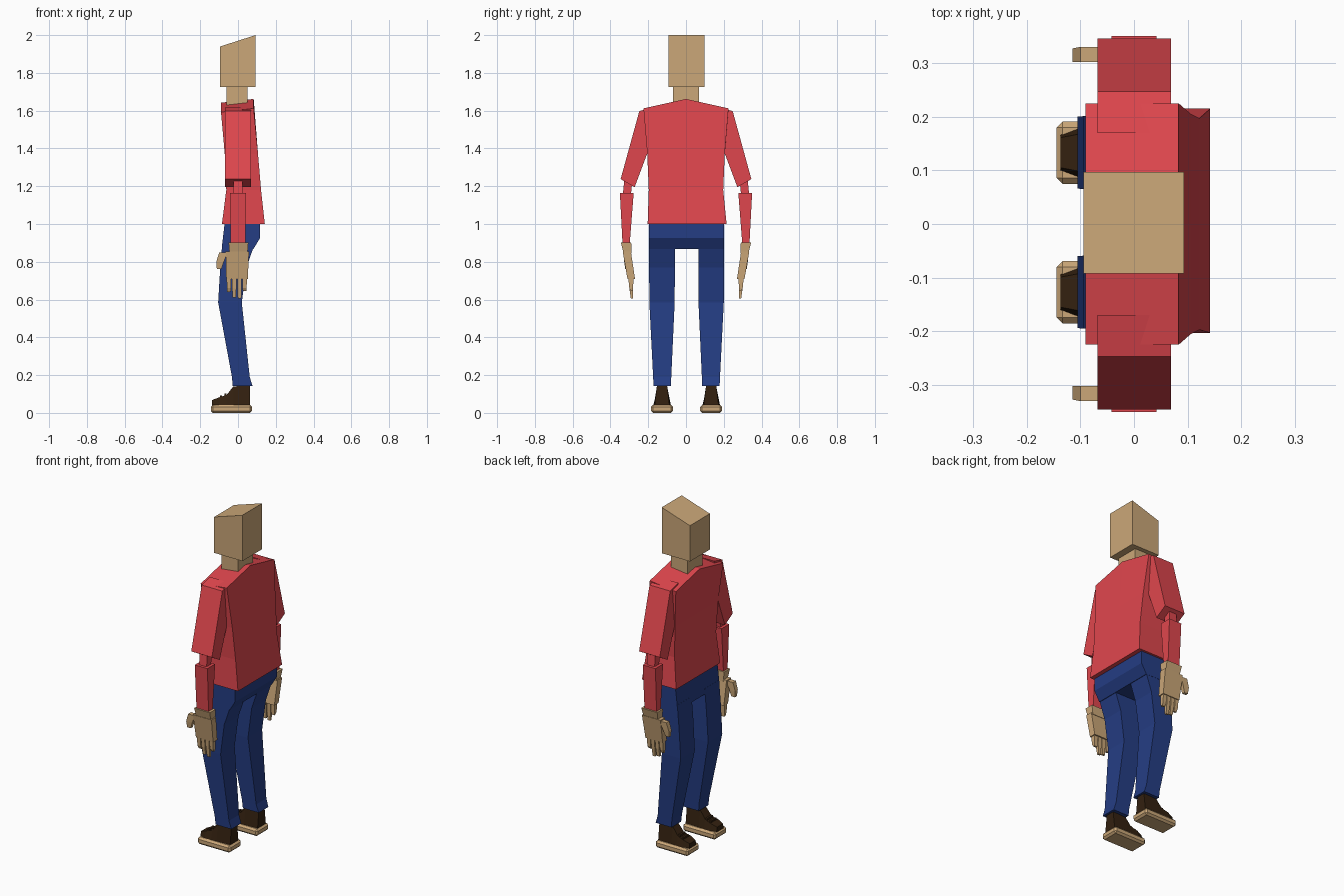
import bpy, bmesh

if "Cube" in bpy.data.objects:
    bpy.data.objects.remove(bpy.data.objects["Cube"], do_unlink=True)


def material(name, rgb):
    m = bpy.data.materials.new(name)
    m.use_nodes = True
    m.diffuse_color = (*rgb, 1)
    m.node_tree.nodes["Principled BSDF"].inputs["Base Color"].default_value = (*rgb, 1)
    return m


SKIN = material("tan skin", (0.60, 0.39, 0.19))
RED = material("red shirt", (0.74, 0.062, 0.075))
BLUE = material("blue denim", (0.018, 0.047, 0.23))
BROWN = material("dark brown leather", (0.033, 0.015, 0.005))


def finish(name, bm, mat):
    bmesh.ops.recalc_face_normals(bm, faces=bm.faces)
    mesh = bpy.data.meshes.new(name)
    bm.to_mesh(mesh)
    bm.free()
    mesh.materials.append(mat)
    obj = bpy.data.objects.new(name, mesh)
    bpy.context.collection.objects.link(obj)
    return obj


def loft_rings(rings):
    """Skin a list of equal-sized point rings and cap both ends."""
    bm = bmesh.new()
    loops = [[bm.verts.new(p) for p in ring] for ring in rings]
    n = len(loops[0])
    for a, b in zip(loops, loops[1:]):
        for i in range(n):
            j = (i + 1) % n
            bm.faces.new((a[i], a[j], b[j], b[i]))
    bm.faces.new(loops[0])
    bm.faces.new(loops[-1])
    return bm


def box_loft(sections, side=1, shift=0):
    """Rectangular sections (z, x0, x1, y0, y1), mirrored in y by side."""
    rings = []
    for z, x0, x1, y0, y1 in sections:
        a, b = side * y0 + shift, side * y1 + shift
        rings.append([(x0, a, z), (x1, a, z), (x1, b, z), (x0, b, z)])
    return loft_rings(rings)


# Head with a sloping crown, and neck
bm = box_loft([(1.725, -0.094, 0.093, -0.092, 0.097), (2.0, -0.094, 0.093, -0.092, 0.097)])
for v in bm.verts:
    if v.co.z > 1.9 and v.co.x < 0:
        v.co.z = 1.94
finish("head", bm, SKIN)
finish("neck", box_loft([(1.58, -0.06, 0.05, -0.07, 0.07),
                         (1.73, -0.06, 0.05, -0.07, 0.07)]), SKIN)

# Torso with a ridge along the shoulders
bm = box_loft([(1.0, -0.085, 0.142, -0.203, 0.215),
               (1.18, -0.062, 0.122, -0.197, 0.197),
               (1.37, -0.07, 0.106, -0.205, 0.205),
               (1.6, -0.09, 0.083, -0.225, 0.225)])
bmesh.ops.bisect_plane(bm, geom=bm.verts[:] + bm.edges[:] + bm.faces[:],
                       plane_co=(0, 0, 0), plane_no=(0, 1, 0))
for v in bm.verts:
    if v.co.z > 1.5:
        v.co.z += (0.05 if abs(v.co.y) < 0.05 else 0) + (0.012 if v.co.x > 0 else -0.008)
finish("shirt_torso", bm, RED)

# Trouser seat
finish("trouser_seat", box_loft([(0.868, -0.086, 0.082, -0.196, 0.202),
                                 (0.925, -0.08, 0.116, -0.196, 0.202),
                                 (1.01, -0.07, 0.116, -0.196, 0.202)]), BLUE)

SLEEVE = [(0.17, 1.618), (0.247, 1.598), (0.346, 1.238), (0.272, 1.195), (0.195, 1.4)]
FINGERS = [(-0.048, 0.64), (-0.02, 0.612), (0.008, 0.605), (0.035, 0.645)]

for side, label in ((1, "back"), (-1, "near")):
    # Sleeve and forearm
    finish(label + "_sleeve", loft_rings([[(x, side * y, z) for y, z in SLEEVE]
                                          for x in (-0.068, 0.069)]), RED)
    finish(label + "_elbow", box_loft([(1.25, -0.025, 0.025, 0.282, 0.325),
                                       (1.15, -0.025, 0.025, 0.292, 0.335)], side), RED)
    finish(label + "_forearm", box_loft([(1.165, -0.042, 0.042, 0.277, 0.35),
                                         (0.895, -0.04, 0.04, 0.298, 0.336)], side), RED)

    # Hand: wrist, palm, fingers and thumb
    finish(label + "_wrist", box_loft([(0.902, -0.05, 0.055, 0.29, 0.345),
                                       (0.845, -0.045, 0.05, 0.288, 0.33)], side), SKIN)
    finish(label + "_palm", box_loft([(0.855, -0.065, 0.058, 0.292, 0.335),
                                      (0.71, -0.062, 0.052, 0.27, 0.31)], side), SKIN)
    for i, (x, tip) in enumerate(FINGERS):
        finish(f"{label}_finger_{i + 1}",
               box_loft([(0.72, x - 0.012, x + 0.012, 0.278, 0.306),
                         (0.66, x - 0.011, x + 0.011, 0.28, 0.3),
                         (tip, x - 0.009, x + 0.009, 0.28, 0.292)], side), SKIN)
    finish(label + "_thumb", box_loft([(0.848, -0.1, -0.055, 0.302, 0.33),
                                       (0.8, -0.115, -0.075, 0.302, 0.327),
                                       (0.762, -0.112, -0.088, 0.304, 0.322)], side), SKIN)

    # Trouser leg bent at the knee, flared cuff
    finish(label + "_trouser_leg", box_loft([(0.9, -0.083, 0.09, 0.062, 0.198),
                                             (0.77, -0.094, 0.045, 0.062, 0.198),
                                             (0.585, -0.105, 0.02, 0.063, 0.197),
                                             (0.19, -0.032, 0.062, 0.081, 0.177),
                                             (0.143, -0.028, 0.077, 0.083, 0.175)],
                                            side, 0.003), BLUE)

    # Shoe upper from cross-sections (x, bottom half width, top half width, top height)
    yc = side * 0.13 + 0.003
    rings = []
    for x, wide, narrow, top in ((-0.137, 0.034, 0.028, 0.068), (-0.1, 0.048, 0.035, 0.082),
                                 (-0.06, 0.048, 0.03, 0.095), (-0.025, 0.044, 0.027, 0.14),
                                 (0.064, 0.04, 0.027, 0.145)):
        rings.append([(x, yc - wide, 0.035), (x, yc + wide, 0.035),
                      (x, yc + narrow, top), (x, yc - narrow, top)])
    finish(label + "_shoe", loft_rings(rings), BROWN)

    # Laces across the instep
    for i, (x, z) in enumerate(((-0.09, 0.085), (-0.066, 0.094))):
        finish(f"{label}_lace_{i + 1}",
               box_loft([(z - 0.006, x - 0.007, x + 0.007, -0.028, 0.028),
                         (z + 0.008, x - 0.006, x + 0.006, -0.025, 0.025)], 1, yc), BROWN)

    # Sole with chamfered rim
    sole = finish(label + "_sole", box_loft([(0.0, -0.144, 0.074, -0.058, 0.058),
                                             (0.043, -0.144, 0.074, -0.058, 0.058)], 1, yc), SKIN)
    bevel = sole.modifiers.new("rim", "BEVEL")
    bevel.width = 0.011
    bevel.segments = 1
